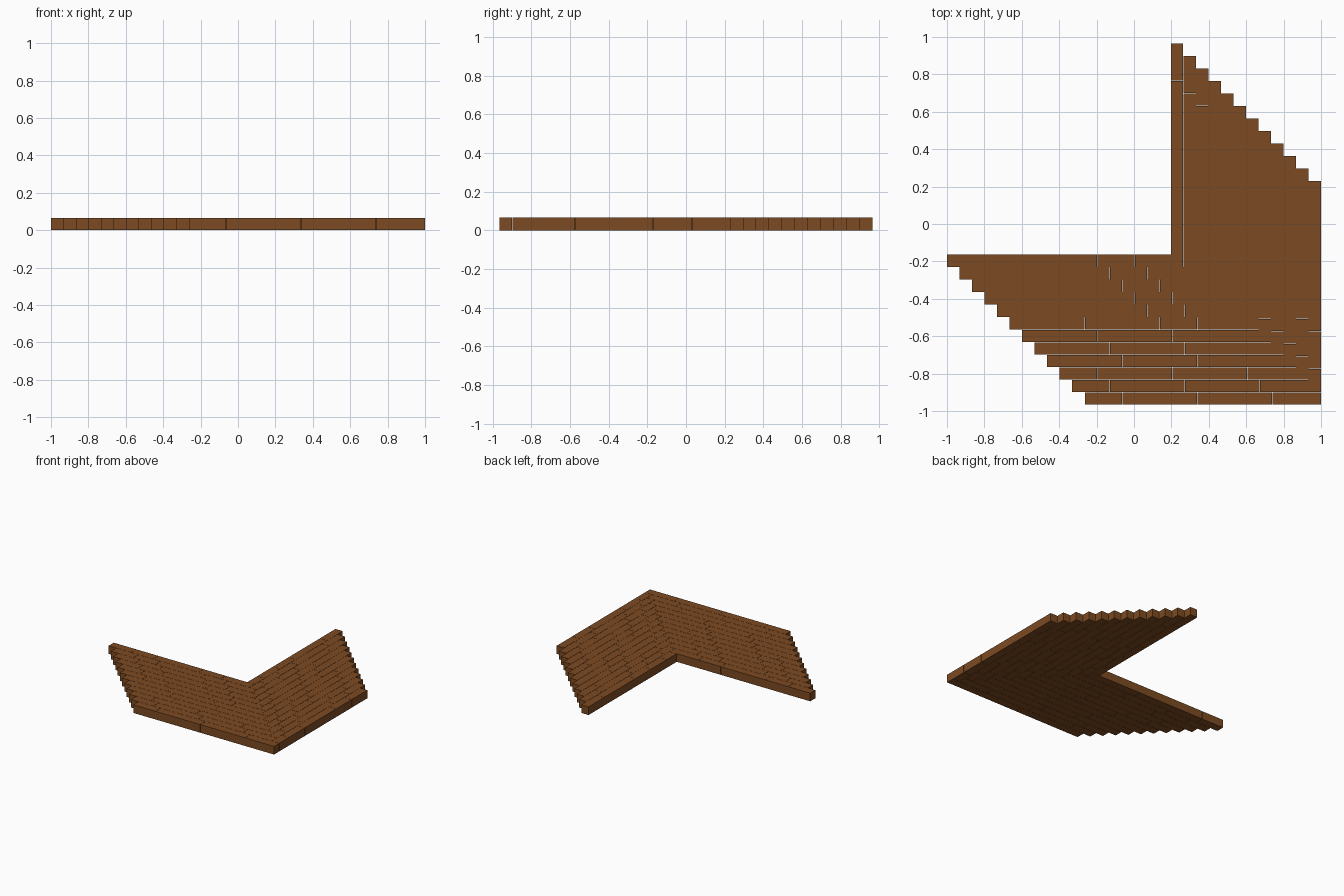
import bpy, bmesh

if "Cube" in bpy.data.objects:
    bpy.data.objects.remove(bpy.data.objects["Cube"])

U = 0.0669          # plank width, also the stair step
GAP = 0.0016        # fine joint between planks
H = 0.066           # floor thickness
N = 12              # planks side by side in each wing
X0, Y0 = 1 - N * U, -0.966 + N * U   # inner corner of the L
XL, YT = -1.0, 0.966                 # far tips of the wings

wood = bpy.data.materials.new("brown wood")
wood.diffuse_color = (0.205, 0.070, 0.016, 1)
wood.use_nodes = True
wood.node_tree.nodes["Principled BSDF"].inputs["Base Color"].default_value = wood.diffuse_color
wood.roughness = 0.8


def add_box(bm, x0, x1, y0, y1):
    g = GAP / 2
    x0, x1, y0, y1 = x0 + g, x1 - g, y0 + g, y1 - g
    lo = [bm.verts.new((x, y, 0)) for x, y in ((x0, y0), (x1, y0), (x1, y1), (x0, y1))]
    hi = [bm.verts.new((v.co.x, v.co.y, H)) for v in lo]
    bm.faces.new(lo[::-1])
    bm.faces.new(hi)
    for i in range(4):
        j = (i + 1) % 4
        bm.faces.new((lo[i], lo[j], hi[j], hi[i]))


def finish(bm, name):
    me = bpy.data.meshes.new(name)
    bm.to_mesh(me)
    bm.free()
    me.materials.append(wood)
    bpy.context.collection.objects.link(bpy.data.objects.new(name, me))


# Butt joints, in plank widths from the stepped end, for each group of three planks
LEFT_JOINTS = [(3, 6, 12, 15), (3, 6, 12, 15), (6, 12), (3, 9, 15)]
BACK_JOINTS = [(3, 9, 12, 15), (6, 9, 15), (3, 9, 12, 15), (3, 6, 12, 15)]

# Left wing: planks along x, stepped at the left, toothed along the mitre
bm = bmesh.new()
for k in range(N):
    start, end = XL + k * U, X0 + (k + 1) * U
    cuts = [start] + [start + c * U for c in LEFT_JOINTS[k // 3]] + [end]
    for a, b in zip(cuts, cuts[1:]):
        add_box(bm, a, b, Y0 - (k + 1) * U, Y0 - k * U)
finish(bm, "left_wing_planks")

# Back wing: planks along y, stepped at the back, toothed along the mitre
bm = bmesh.new()
for k in range(N):
    start, end = YT - k * U, Y0 - k * U
    cuts = [start] + [start - c * U for c in BACK_JOINTS[k // 3] if start - c * U > end + 0.01] + [end]
    for a, b in zip(cuts, cuts[1:]):
        add_box(bm, X0 + k * U, X0 + (k + 1) * U, b, a)
finish(bm, "back_wing_planks")
